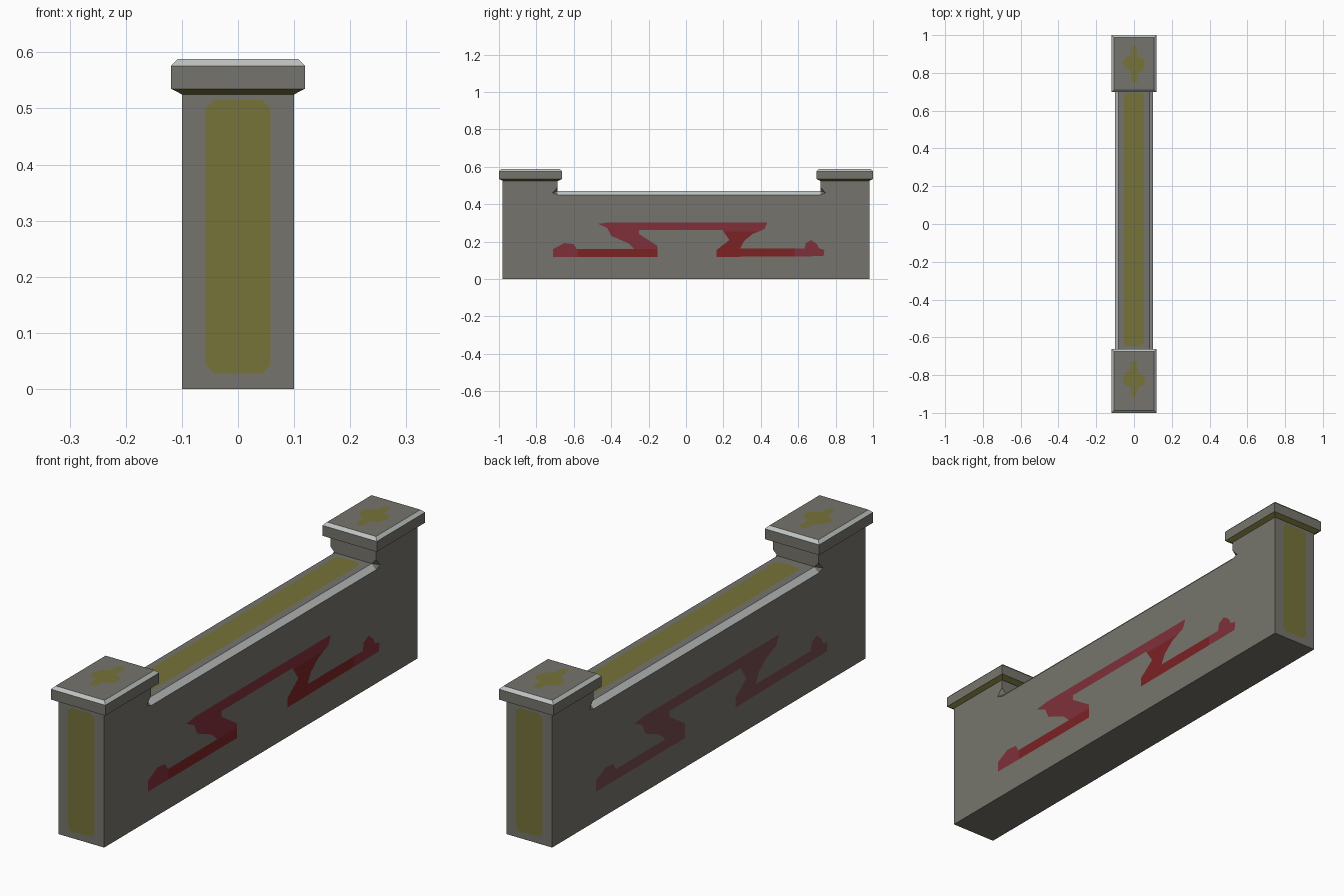
import bpy, bmesh
from mathutils import Vector

if "Cube" in bpy.data.objects:
    bpy.data.objects.remove(bpy.data.objects["Cube"])


def material(name, srgb):
    m = bpy.data.materials.new(name)
    m.diffuse_color = [(c / 255 / 12.92 if c < 10 else ((c / 255 + 0.055) / 1.055) ** 2.4) for c in srgb] + [1]
    m.use_nodes = True
    m.node_tree.nodes["Principled BSDF"].inputs["Base Color"].default_value = m.diffuse_color
    return m


STONE = material("stone grey", (118, 116, 108))
EDGE = material("pale edge", (190, 195, 193))
OLIVE = material("olive", (118, 114, 58))
RED = material("deep red", (124, 34, 36))
ROSE = material("rose red", (128, 48, 58))
DUSKY = material("dusky red", (118, 76, 78))


def finish(bm, name, mats):
    bmesh.ops.recalc_face_normals(bm, faces=bm.faces)
    me = bpy.data.meshes.new(name)
    bm.to_mesh(me)
    bm.free()
    for m in mats:
        me.materials.append(m)
    ob = bpy.data.objects.new(name, me)
    bpy.context.collection.objects.link(ob)
    return ob


# Wall body with end posts: one side outline, mirrored in x, with chamfered top edges
side = [(-.98, 0), (.98, 0), (.98, .53), (.72, .53), (.72, .49), (.747, .46), (.72, .45),
        (-.687, .45), (-.714, .46), (-.687, .49), (-.687, .53), (-.98, .53)]
inner = [(.72, .47), (-.687, .47)]
bm = bmesh.new()
halves = []
for s in (-1, 1):
    v = [bm.verts.new((s * .1, y, z)) for y, z in side]
    v += [bm.verts.new((s * .081, y, z)) for y, z in inner]
    halves.append(v)
    bm.faces.new(v[:12])
    bm.faces.new([v[i] for i in (6, 7, 13, 12)]).material_index = 1
    for tri in ((4, 5, 12), (5, 6, 12), (7, 8, 13), (8, 9, 13)):
        bm.faces.new([v[i] for i in tri])
L, R = halves
for chain in ((0, 1), (1, 2), (2, 3), (3, 4, 12), (12, 13), (13, 9, 10), (10, 11), (11, 0)):
    bm.faces.new([L[i] for i in chain] + [R[i] for i in reversed(chain)])
finish(bm, "wall_body", [STONE, EDGE])


# Post caps: stacked rectangular rings
def cap(name, y0, y1):
    bm = bmesh.new()
    rings = []
    for z, inset in ((.525, .019), (.535, 0), (.576, 0), (.588, .012)):
        x, a, b = .119 - inset, y0 + inset, y1 - inset
        rings.append([bm.verts.new(p) for p in ((-x, a, z), (x, a, z), (x, b, z), (-x, b, z))])
    bm.faces.new(rings[0])
    bm.faces.new(rings[-1])
    for k in range(3):
        for i in range(4):
            j = (i + 1) % 4
            f = bm.faces.new((rings[k][i], rings[k][j], rings[k + 1][j], rings[k + 1][i]))
            f.material_index = (2, 0, 1)[k]
    finish(bm, name, [STONE, EDGE, OLIVE])


cap("front_cap", -1, -.663)
cap("back_cap", .698, 1)


# Thin painted plates: 2D outline placed by origin and two axes
def plate(name, pts, origin, u, v, mats, cuts=(), rule=None):
    origin, u, v = Vector(origin), Vector(u), Vector(v)
    bm = bmesh.new()
    f = bm.faces.new([bm.verts.new((a, b, 0)) for a, b in pts])
    bmesh.ops.triangulate(bm, faces=[f])
    for co, no in cuts:
        bmesh.ops.bisect_plane(bm, geom=bm.verts[:] + bm.edges[:] + bm.faces[:], plane_co=co, plane_no=no)
    if rule:
        for f in bm.faces:
            f.material_index = rule(f.calc_center_median())
    n = u.cross(v)
    if bm.faces:
        for vert in bm.verts:
            vert.co = origin + u * vert.co.x + v * vert.co.y + n * .002
    finish_plate = finish(bm, name, mats)
    # keep the painted side facing outward
    me = finish_plate.data
    if me.polygons[0].normal.dot(n) < 0:
        me.flip_normals()


def rounded(x, y0, y1, c=.015):
    return [(-x + c, y0), (x - c, y0), (x, y0 + c), (x, y1 - c), (x - c, y1), (-x + c, y1), (-x, y1 - c), (-x, y0 + c)]


# Olive panels on the ends and the top of the wall
plate("front_panel", rounded(.058, .028, .515), (0, -.98, 0), (1, 0, 0), (0, 0, 1), [OLIVE])
plate("back_panel", rounded(.058, .028, .515), (0, .98, 0), (-1, 0, 0), (0, 0, 1), [OLIVE])
plate("top_panel", rounded(.053, -.645, .697), (0, 0, .47), (1, 0, 0), (0, 1, 0), [OLIVE])

# Olive spots on the caps, pointed outward
spot = [(-.012, -.1), (.018, -.1), (.02, -.055), (.045, -.04), (.06, 0), (.05, .025), (.02, .035), (.012, .09),
        (-.01, .09), (-.022, .04), (-.05, .03), (-.062, .005), (-.045, -.025), (-.02, -.035)]
plate("front_cap_spot", spot, (0, -.825, .588), (-1, 0, 0), (0, -1, 0), [OLIVE])
plate("back_cap_spot", spot, (0, .85, .588), (1, 0, 0), (0, 1, 0), [OLIVE])

# Red zigzag on both long sides
zigzag = [(-.71, .118), (-.71, .16), (-.65, .192), (-.60, .187), (-.585, .16), (-.275, .16), (-.31, .192),
          (-.40, .23), (-.42, .272), (-.47, .295), (-.41, .303), (.435, .303), (.42, .267), (.355, .24),
          (.31, .203), (.29, .162), (.635, .162), (.64, .192), (.67, .208), (.70, .187), (.71, .165),
          (.74, .155), (.735, .122), (.163, .118), (.163, .155), (.232, .208), (.195, .262), (-.25, .262),
          (-.25, .24), (-.152, .176), (-.152, .118)]
cuts = [((-.58, 0, 0), (1, 0, 0)), ((.58, 0, 0), (1, 0, 0)), ((.05, 0, 0), (1, 0, 0)), ((0, .255, 0), (0, 1, 0)),
        ((0, .16, 0), (0, 1, 0))]


def tone(c):
    return int(abs(c.x) > .58 or c.y > .255 or (c.x < .05 and c.y > .16))


plate("right_zigzag", zigzag, (.1, 0, 0), (0, 1, 0), (0, 0, 1), [RED, ROSE], cuts, tone)
plate("left_zigzag", zigzag, (-.1, 0, 0), (0, -1, 0), (0, 0, 1), [DUSKY])
